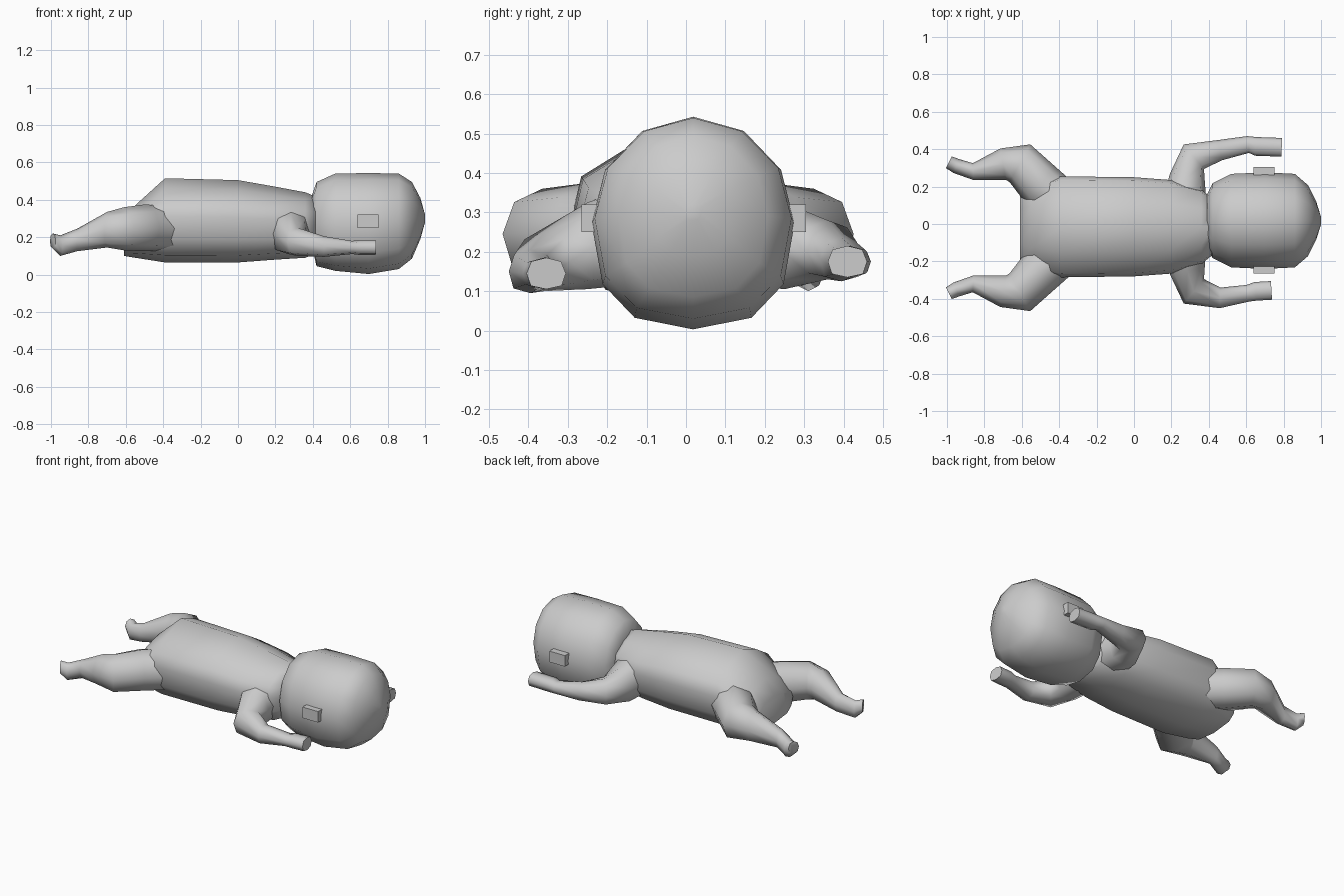
import bpy, bmesh, math
from mathutils import Vector

if "Cube" in bpy.data.objects:
    bpy.data.objects.remove(bpy.data.objects["Cube"])

# The single skin colour
GREY = (0.6, 0.6, 0.6, 1)
skin = bpy.data.materials.new("plain grey")
skin.use_nodes = True
skin.diffuse_color = GREY
skin.node_tree.nodes["Principled BSDF"].inputs["Base Color"].default_value = GREY


def section(sides, upper, lower):
    """Superellipse outline; a smaller exponent gives a squarer half."""
    outline = []
    for step in range(sides):
        angle = math.tau * step / sides
        across, up = math.cos(angle), math.sin(angle)
        power = upper if up > 0 else lower
        outline.append((math.copysign(abs(across) ** power, across),
                        math.copysign(abs(up) ** power, up)))
    return outline


def ring(x, z, width, height, y=0.0):
    """One station of a body part; width and height are half sizes."""
    return Vector((x, y, z)), width, height


def add_object(name, bm, sharp_angle=65):
    """Turn a bmesh into a shaded object with the skin material."""
    bmesh.ops.recalc_face_normals(bm, faces=bm.faces)
    mesh = bpy.data.meshes.new(name)
    bm.to_mesh(mesh)
    bm.free()
    mesh.materials.append(skin)
    part = bpy.data.objects.new(name, mesh)
    bpy.context.collection.objects.link(part)
    bpy.ops.object.select_all(action='DESELECT')
    part.select_set(True)
    bpy.context.view_layer.objects.active = part
    bpy.ops.object.shade_smooth_by_angle(angle=math.radians(sharp_angle))


def loft(name, stations, outline, middle=0.0, side=1):
    """Skin upright rings along a path, mirrored by side about y = middle."""
    bm = bmesh.new()
    centres = [Vector((c.x, middle + side * c.y, c.z)) for c, width, height in stations]
    rings = []
    for index, (centre, (start, width, height)) in enumerate(zip(centres, stations)):
        before = centres[max(index - 1, 0)]
        after = centres[min(index + 1, len(centres) - 1)]
        along = after - before
        across = Vector((-along.y, along.x, 0)).normalized()
        rings.append([bm.verts.new(centre + across * u * width + Vector((0, 0, v * height)))
                      for u, v in outline])
    for near, far in zip(rings, rings[1:]):
        for k in range(len(outline)):
            bm.faces.new((near[k - 1], near[k], far[k], far[k - 1]))
    bm.faces.new(rings[0])
    bm.faces.new(rings[-1])
    add_object(name, bm)


# Torso, lying face down along x, with a sloping back and a rounded belly
flank = [(0.5, 0.77), (0.93, 0.45), (1, 0.1), (0.93, -0.45), (0.7, -0.83)]
trunk = [(0, 1)] + flank + [(0, -1)] + [(-u, v) for u, v in reversed(flank)]
loft("torso", [
    ring(x=-0.61, z=0.19, width=0.19, height=0.09),
    ring(x=-0.55, z=0.23, width=0.23, height=0.14),
    ring(x=-0.39, z=0.29, width=0.27, height=0.225),
    ring(x=0.0, z=0.285, width=0.265, height=0.22),
    ring(x=0.2, z=0.275, width=0.25, height=0.195),
    ring(x=0.36, z=0.265, width=0.2, height=0.175),
    ring(x=0.42, z=0.265, width=0.15, height=0.15),
], trunk, middle=-0.015)

# Head, with a rounded crown and a broader face side
loft("head", [
    ring(x=0.39, z=0.29, width=0.14, height=0.12),
    ring(x=0.42, z=0.27, width=0.2, height=0.225),
    ring(x=0.52, z=0.28, width=0.25, height=0.26),
    ring(x=0.7, z=0.273, width=0.258, height=0.27),
    ring(x=0.86, z=0.285, width=0.25, height=0.255),
    ring(x=0.93, z=0.29, width=0.19, height=0.205),
    ring(x=0.975, z=0.3, width=0.1, height=0.11),
    ring(x=1.0, z=0.3, width=0.02, height=0.02),
], section(sides=12, upper=1, lower=0.8), middle=0.018)

# Ears, small tabs on the sides of the head
for name, side in (("left_ear", 1), ("right_ear", -1)):
    bm = bmesh.new()
    bmesh.ops.create_cube(bm, size=1)
    bmesh.ops.scale(bm, vec=(0.11, 0.1, 0.07), verts=bm.verts)
    bmesh.ops.translate(bm, vec=(0.695, 0.02 + side * 0.235, 0.285), verts=bm.verts)
    add_object(name, bm, sharp_angle=30)


def arm(name, side, reach, lift):
    """Arm bent forward beside the head; reach and lift move the hand."""
    loft(name, [
        ring(x=0.27, y=0.1, z=0.25, width=0.12, height=0.13),
        ring(x=0.285, y=0.25, z=0.215, width=0.095, height=0.11),
        ring(x=0.32, y=0.36, z=0.175 + lift, width=0.085, height=0.075),
        ring(x=0.46, y=0.395, z=0.15 + lift, width=0.055, height=0.055),
        ring(x=0.61, y=0.37 + reach, z=0.145 + lift, width=0.045, height=0.035),
        ring(x=0.65, y=0.36 + reach, z=0.145 + lift, width=0.05, height=0.04),
        ring(x=0.735 + reach, y=0.355 + reach, z=0.145 + lift, width=0.05, height=0.04),
    ], section(sides=8, upper=0.8, lower=0.7), side=side)


arm("right_arm", side=-1, reach=0, lift=0)
arm("left_arm", side=1, reach=0.055, lift=0.03)

# Legs, splayed with the feet trailing
for name, side in (("left_leg", 1), ("right_leg", -1)):
    loft(name, [
        ring(x=-0.33, y=0.1, z=0.245, width=0.11, height=0.12),
        ring(x=-0.5, y=0.23, z=0.25, width=0.125, height=0.125),
        ring(x=-0.61, y=0.345, z=0.245, width=0.115, height=0.115),
        ring(x=-0.7, y=0.34, z=0.24, width=0.085, height=0.095),
        ring(x=-0.86, y=0.3, z=0.185, width=0.045, height=0.06),
        ring(x=-0.95, y=0.33, z=0.155, width=0.04, height=0.055),
        ring(x=-0.99, y=0.35, z=0.18, width=0.035, height=0.04),
    ], section(sides=8, upper=1, lower=0.85), middle=-0.02, side=side)
